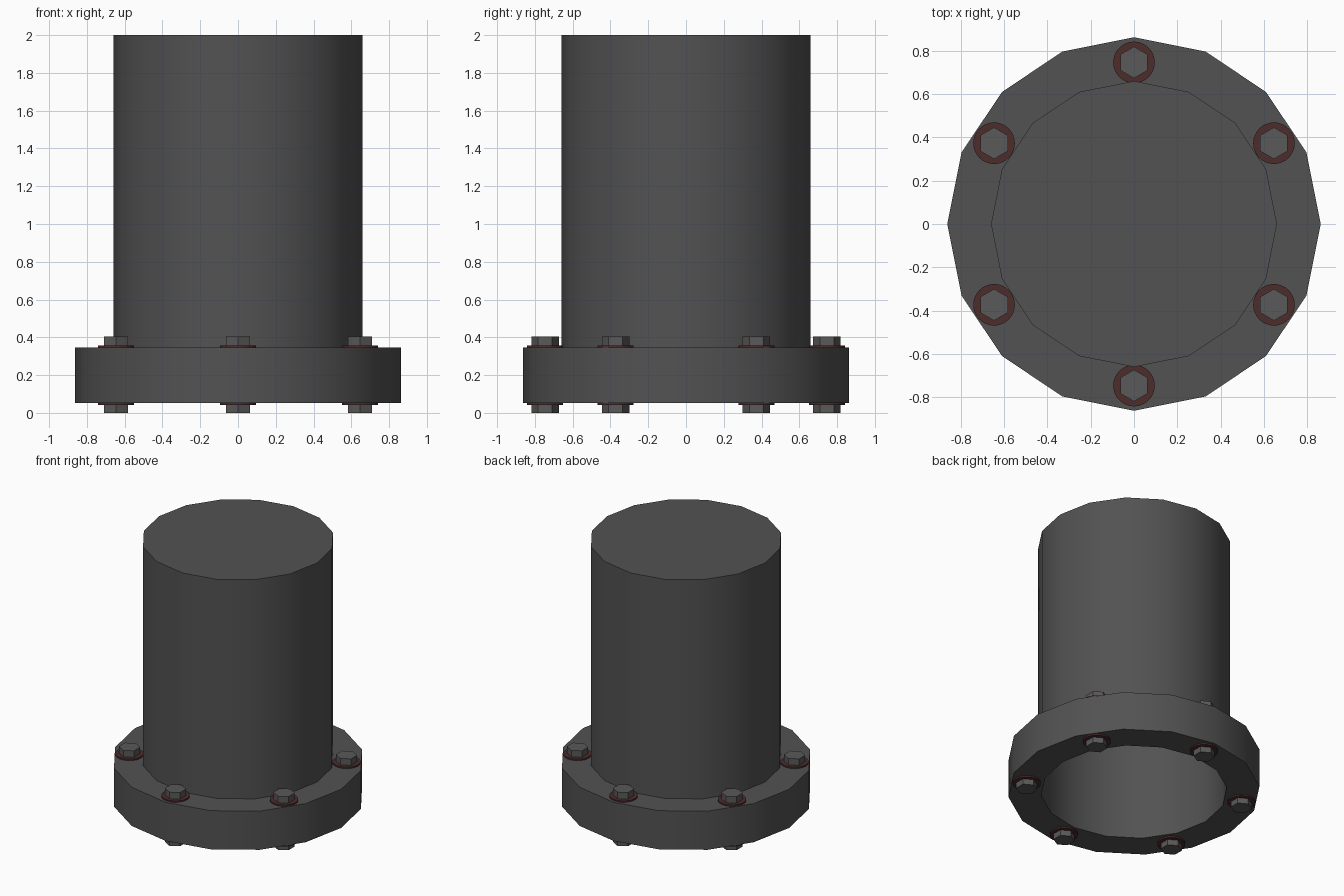
import bpy, bmesh, math

if "Cube" in bpy.data.objects:
    bpy.data.objects.remove(bpy.data.objects["Cube"])

SIDES = 16
Z0, Z1 = 0.053, 0.345      # flange bottom and top
BOLT_R = 0.746


def material(name, rgb):
    m = bpy.data.materials.new(name)
    m.diffuse_color = (*rgb, 1)
    m.use_nodes = True
    m.node_tree.nodes["Principled BSDF"].inputs["Base Color"].default_value = m.diffuse_color
    return m


dark = material("dark_iron", (0.085, 0.085, 0.085))
steel = material("bolt_steel", (0.10, 0.10, 0.10))
red = material("washer_red", (0.075, 0.025, 0.025))


def lathe(name, profile, sides, mat, loc=(0, 0, 0), phase=0.0, closed=False):
    """Spin an (r, z) profile about z; points at r = 0 become poles."""
    bm = bmesh.new()
    rings = []
    for r, z in profile:
        n = sides if r > 0 else 1
        rings.append([bm.verts.new((r * math.cos(phase + math.tau * i / sides),
                                    r * math.sin(phase + math.tau * i / sides), z))
                      for i in range(n)])
    pairs = list(zip(rings, rings[1:]))
    if closed:
        pairs.append((rings[-1], rings[0]))
    for a, b in pairs:
        if len(a) == 1:
            bm.faces.new(b)
        elif len(b) == 1:
            bm.faces.new(a)
        else:
            for i in range(sides):
                j = (i + 1) % sides
                bm.faces.new((a[i], a[j], b[j], b[i]))
    # poles are replaced by flat n-gon caps
    bmesh.ops.delete(bm, geom=[v for v in bm.verts if not v.link_faces], context='VERTS')
    bmesh.ops.recalc_face_normals(bm, faces=bm.faces)
    me = bpy.data.meshes.new(name)
    bm.to_mesh(me)
    bm.free()
    me.materials.append(mat)
    ob = bpy.data.objects.new(name, me)
    ob.location = loc
    bpy.context.collection.objects.link(ob)
    bpy.ops.object.select_all(action='DESELECT')
    ob.select_set(True)
    bpy.context.view_layer.objects.active = ob
    bpy.ops.object.shade_smooth_by_angle(angle=math.radians(30))
    return ob


# Hollow pipe, capped at the top and open at the bottom
lathe("pipe", [(0, 2), (0.66, 2), (0.66, Z1 - 0.02), (0.637, Z1 - 0.02),
               (0.637, 1.975), (0, 1.975)], SIDES, dark)

# Flange ring around the pipe's foot
lathe("flange", [(0.637, Z0), (0.862, Z0), (0.862, Z1), (0.637, Z1)],
      SIDES, dark, closed=True)

# Six bolts: washer and hex head above and below the flange
for k in range(6):
    a = math.radians(30 + 60 * k)
    x, y = BOLT_R * math.cos(a), BOLT_R * math.sin(a)
    for side, base, sgn, height in (("top", Z1, 1, 0.06), ("bottom", Z0, -1, Z0)):
        lathe(f"{side}_washer_{k + 1}",
              [(0, 0), (0.096, 0), (0.096, sgn * 0.011), (0, sgn * 0.011)],
              32, red, (x, y, base))
        lathe(f"{side}_bolt_head_{k + 1}",
              [(0, 0), (0.073, 0), (0.073, sgn * height), (0, sgn * height)],
              6, steel, (x, y, base), phase=math.pi / 6)
